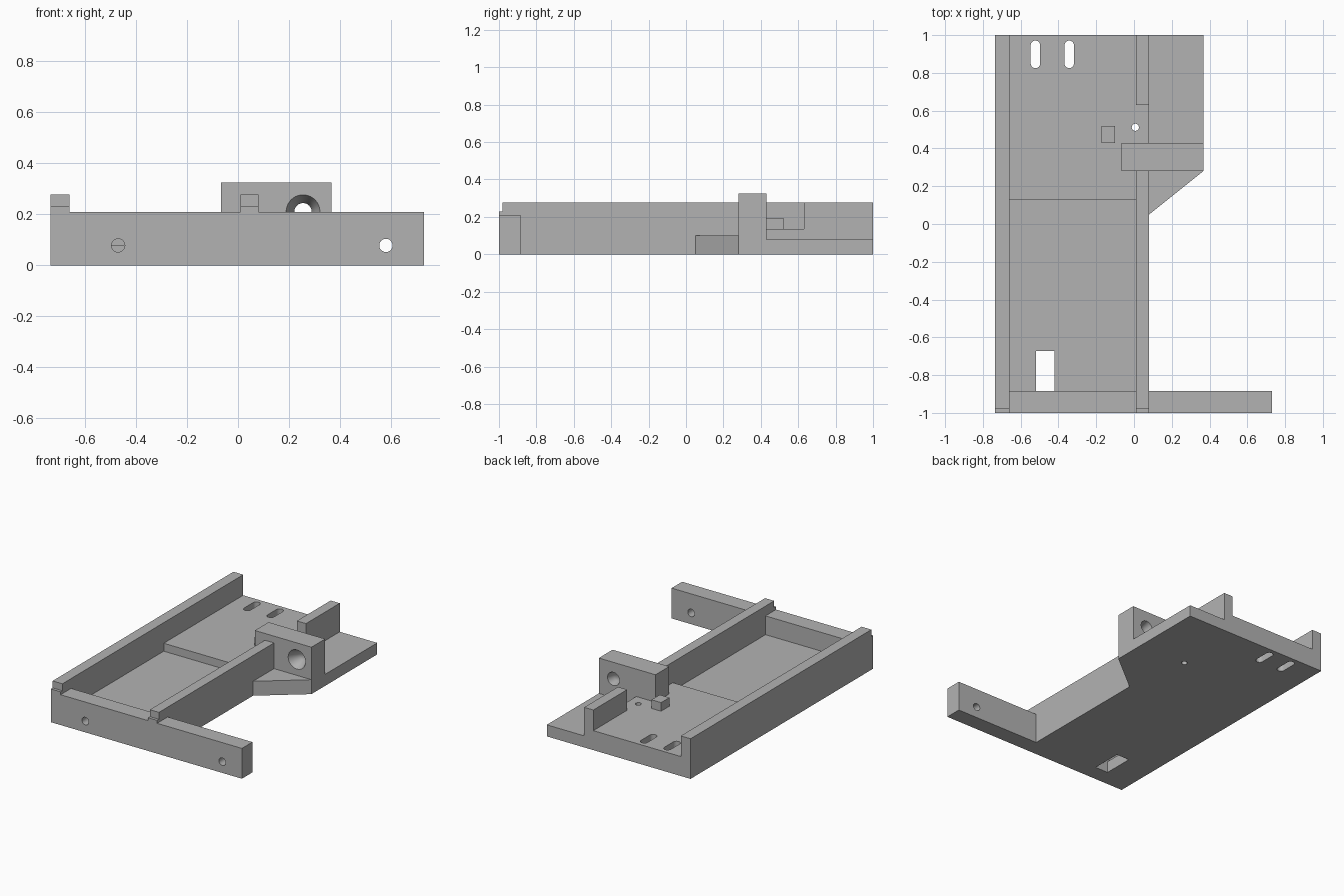
import bpy, bmesh
from math import cos, sin, pi

cube = bpy.data.objects.get("Cube")
if cube:
    bpy.data.objects.remove(cube, do_unlink=True)

grey = bpy.data.materials.new("plain grey")
grey.use_nodes = True
grey.diffuse_color = (0.45, 0.45, 0.45, 1)
grey.node_tree.nodes["Principled BSDF"].inputs["Base Color"].default_value = (0.45, 0.45, 0.45, 1)


def loft(name, rings):
    """Closed solid through a list of rings of points."""
    bm = bmesh.new()
    loops = [[bm.verts.new(p) for p in ring] for ring in rings]
    n = len(loops[0])
    for a, b in zip(loops, loops[1:]):
        for i in range(n):
            j = (i + 1) % n
            bm.faces.new((a[i], a[j], b[j], b[i]))
    bm.faces.new(loops[0][::-1])
    bm.faces.new(loops[-1])
    bmesh.ops.recalc_face_normals(bm, faces=bm.faces)
    mesh = bpy.data.meshes.new(name)
    bm.to_mesh(mesh)
    bm.free()
    mesh.materials.append(grey)
    obj = bpy.data.objects.new(name, mesh)
    bpy.context.collection.objects.link(obj)
    return obj


def prism(name, outline, top, bottom=0):
    return loft(name, [[(x, y, z) for x, y in outline] for z in (bottom, top)])


def box(name, x0, x1, y0, y1, top, bottom=0):
    return prism(name, [(x0, y0), (x1, y0), (x1, y1), (x0, y1)], top, bottom)


def bore(x, z, stations, sides=40):
    """Round cutter along y, with a radius at each station."""
    turn = [2 * pi * i / sides for i in range(sides)]
    return loft("bore_cutter", [[(x + r * cos(t), y, z + r * sin(t)) for t in turn]
                                for y, r in stations])


def slot(x, y, radius, half=0, sides=32):
    """Upright cutter, stretched along y by half on each side."""
    pts = []
    for end in (0, 1):
        for i in range(sides // 2 + 1):
            t = pi * (end + i / (sides // 2))
            pts.append((x + radius * cos(t), y + radius * sin(t) + (-half if end else half)))
    if not half:
        pts = [(x + radius * cos(2 * pi * i / sides), y + radius * sin(2 * pi * i / sides))
               for i in range(sides)]
    return prism("slot_cutter", pts, 0.5, -0.5)


def cut(obj, *cutters):
    bpy.ops.object.select_all(action="DESELECT")
    bpy.context.view_layer.objects.active = obj
    obj.select_set(True)
    for c in cutters:
        c.hide_render = True
        mod = obj.modifiers.new("cut", "BOOLEAN")
        mod.operation, mod.solver, mod.object = "DIFFERENCE", "EXACT", c
        bpy.ops.object.modifier_apply(modifier=mod.name)
        bpy.data.objects.remove(c, do_unlink=True)
    bpy.ops.object.shade_smooth_by_angle(angle=pi / 7)


# Main x and y lines shared by the parts
LEFT, RAIL_A, RAIL_B, RAIL_C, RIGHT = -0.735, -0.66, 0.01, 0.08, 0.367
PLATE, STEP, BLOCK_F, BLOCK_B, GAP = -0.885, 0.13, 0.28, 0.43, 0.63
FLOOR, DECK, RAIL = 0.08, 0.135, 0.278

# Front plate with two screw holes
for name, x0, x1, hole in (("front_plate", RAIL_A, RAIL_B, -0.47),
                           ("front_plate_arm", RAIL_C, 0.73, 0.58)):
    plate = box(name, x0, x1, -1, PLATE, 0.21)
    cut(plate, bore(hole, 0.078, [(-1.1, 0.026), (-0.8, 0.026)]))


# Long rails, notched at the front end
def rail(name, x0, x1, back):
    profile = [(-1, 0), (back, 0), (back, RAIL), (-0.98, RAIL), (-0.98, 0.23), (-1, 0.23)]
    loft(name, [[(x, y, z) for y, z in profile] for x in (x0, x1)])


rail("outer_rail", LEFT, RAIL_A, 1)
rail("inner_rail", RAIL_B, RAIL_C, BLOCK_F)
box("rear_inner_rail", RAIL_B, RAIL_C, GAP, 1, RAIL)

# Lower floor with window next to the front plate
floor = box("lower_floor", RAIL_A, RAIL_B, PLATE, STEP, FLOOR)
cut(floor, box("window_cutter", -0.52, -0.42, PLATE - 0.1, -0.672, 0.5, -0.5))

# Raised rear deck with slots and a pin hole
deck = prism("rear_deck", [
    (RAIL_A, STEP), (RAIL_B, STEP), (RAIL_B, BLOCK_F), (-0.067, BLOCK_F), (-0.067, BLOCK_B),
    (RAIL_C, BLOCK_B), (RAIL_C, GAP), (RAIL_B, GAP), (RAIL_B, 1), (RAIL_A, 1)], DECK)
cut(deck, slot(-0.522, 0.898, 0.025, 0.048), slot(-0.343, 0.898, 0.025, 0.048),
    slot(0.007, 0.512, 0.019))
box("deck_peg", -0.173, -0.1, BLOCK_B, 0.52, 0.195, DECK)

# Side flange and sloping gusset
box("side_flange", RAIL_C, RIGHT, BLOCK_B, 1, FLOOR)
prism("gusset", [(RAIL_C, 0.05), (RIGHT, BLOCK_F), (RAIL_C, BLOCK_F)], 0.1)

# Guide block with flared bore
block = box("guide_block", -0.067, RIGHT, BLOCK_F, BLOCK_B, 0.325)
cut(block, bore(0.255, 0.21, [(BLOCK_F - 0.01, 0.071), (BLOCK_F + 0.035, 0.05),
                              (BLOCK_F + 0.075, 0.034), (BLOCK_F + 0.1, 0.034),
                              (BLOCK_B + 0.01, 0.048)]))
